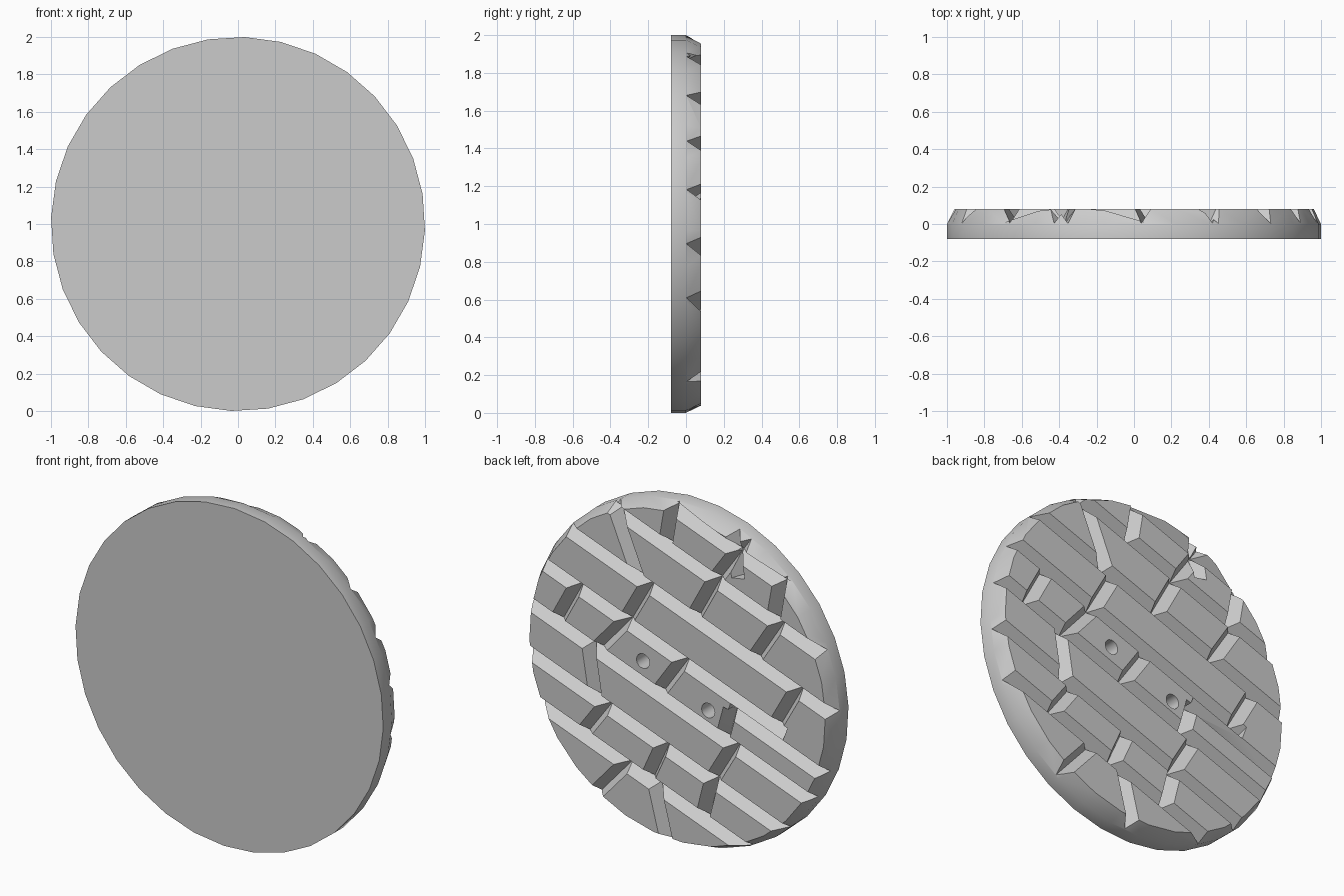
import bpy, bmesh, math, random
from mathutils import Vector

random.seed(4)
cube = bpy.data.objects.get("Cube")
if cube:
    bpy.data.objects.remove(cube, do_unlink=True)

HALF = 0.08      # half thickness of the disc
SLOPE = -0.37    # tilt of the plank rows
SIDES = 32

grey = bpy.data.materials.new("plain grey")
grey.use_nodes = True
colour = (0.6, 0.6, 0.6, 1)
grey.diffuse_color = colour
grey.node_tree.nodes["Principled BSDF"].inputs["Base Color"].default_value = colour


def add_object(name, bm):
    bmesh.ops.recalc_face_normals(bm, faces=bm.faces)
    mesh = bpy.data.meshes.new(name)
    bm.to_mesh(mesh)
    bm.free()
    obj = bpy.data.objects.new(name, mesh)
    bpy.context.collection.objects.link(obj)
    return obj


def loft(rings):
    """Closed solid through rings of equal point count."""
    bm = bmesh.new()
    loops = [[bm.verts.new(p) for p in ring] for ring in rings]
    for a, b in zip(loops, loops[1:]):
        for i in range(len(a)):
            j = (i + 1) % len(a)
            bm.faces.new((a[i], a[j], b[j], b[i]))
    bm.faces.new(loops[0])
    bm.faces.new(loops[-1])
    return bm


def circle(x, z, y, radius, sides):
    angles = [math.tau * i / sides - math.radians(2) for i in range(sides)]
    return [(x + radius * math.cos(a), y, z + radius * math.sin(a)) for a in angles]


def row_point(c, x):
    """Point on the plank row with height offset c, seen from the back."""
    return Vector((-x, 0, 1 + c + SLOPE * x))


def groove(start, end):
    """V-shaped cutter; ends near the rim run out past it."""
    along = (end - start).normalized()
    centre = Vector((0, 0, 1))
    if (start - centre).length > 0.9:
        start = start - along * 0.15
    if (end - centre).length > 0.9:
        end = end + along * 0.15
    side = along.cross(Vector((0, 1, 0)))
    deep = random.uniform(0.001, 0.005)
    top = HALF + random.uniform(0.02, 0.03)
    wide = 0.043 * (top - deep) / (HALF - deep)
    rings = []
    for p in (start, end):
        rings.append([p + Vector((0, deep, 0)),
                      p + side * wide + Vector((0, top, 0)),
                      p - side * wide + Vector((0, top, 0))])
    return add_object("groove_cutter", loft(rings))


# Disc with a plain front and a bevelled back rim
disc = add_object("plank_disc", loft([
    circle(0, 1, -HALF, 1, SIDES),
    circle(0, 1, 0, 1, SIDES),
    circle(0, 1, HALF, 0.962, SIDES)]))
disc.data.materials.append(grey)

# Long grooves between rows: offset, start, end
rows = [
    (0.97, -0.04, 0.7), (0.72, -0.33, 0.95), (0.41, -0.72, 0.98),
    (0.11, -0.87, 0.7), (0.02, 0.33, 0.97), (-0.18, -0.97, 0.88),
    (-0.47, -0.98, 0.8), (-0.73, -0.88, 0.46),
]
# Joints between planks: upper offset, x there, lower offset, x there
joints = [
    (0.75, -0.42, 0.41, -0.25), (0.97, -0.04, 0.72, -0.08),
    (1.08, 0.35, 0.97, 0.37), (0.97, 0.38, 0.72, 0.24),
    (0.96, 0.66, 0.72, 0.62), (0.72, 0.24, 0.41, 0.1),
    (0.72, 0.65, 0.41, 0.49), (0.41, -0.2, 0.11, -0.34),
    (0.41, 0.77, 0.11, 0.63), (0.11, -0.66, -0.18, -0.79),
    (0.11, -0.34, -0.18, -0.53), (0.11, 0.03, -0.18, -0.13),
    (0.02, 0.34, -0.18, 0.29), (-0.18, -0.58, -0.47, -0.53),
    (-0.18, 0.36, -0.47, 0.22), (-0.47, -0.47, -0.73, -0.62),
    (-0.47, -0.1, -0.73, -0.2), (-0.47, 0.22, -0.73, 0.16),
    (-0.73, -0.34, -1.03, -0.54), (-0.73, -0.15, -1.01, -0.07),
]
cutters = [groove(row_point(c, a), row_point(c, b)) for c, a, b in rows]
cutters += [groove(row_point(c, a), row_point(d, b)) for c, a, d, b in joints]

# Two round blind holes
for x, z in ((0.223, 1.035), (-0.2, 0.858)):
    rings = [circle(x, z, y, 0.043, 16) for y in (-0.02, HALF + 0.05)]
    cutters.append(add_object("hole_cutter", loft(rings)))

# Carve everything out of the disc
for cutter in cutters:
    cutter.hide_render = True
    mod = disc.modifiers.new("carve", "BOOLEAN")
    mod.operation = "DIFFERENCE"
    mod.solver = "EXACT"
    mod.object = cutter
bpy.context.view_layer.update()
graph = bpy.context.evaluated_depsgraph_get()
carved = bpy.data.meshes.new_from_object(disc.evaluated_get(graph))
disc.modifiers.clear()
disc.data = carved
for cutter in cutters:
    bpy.data.objects.remove(cutter, do_unlink=True)
carved.materials.clear()
carved.materials.append(grey)
for face in carved.polygons:
    face.material_index = 0

# Smooth rim, crisp planks
bpy.ops.object.select_all(action="DESELECT")
disc.select_set(True)
bpy.context.view_layer.objects.active = disc
bpy.ops.object.shade_smooth_by_angle(angle=math.radians(30))
